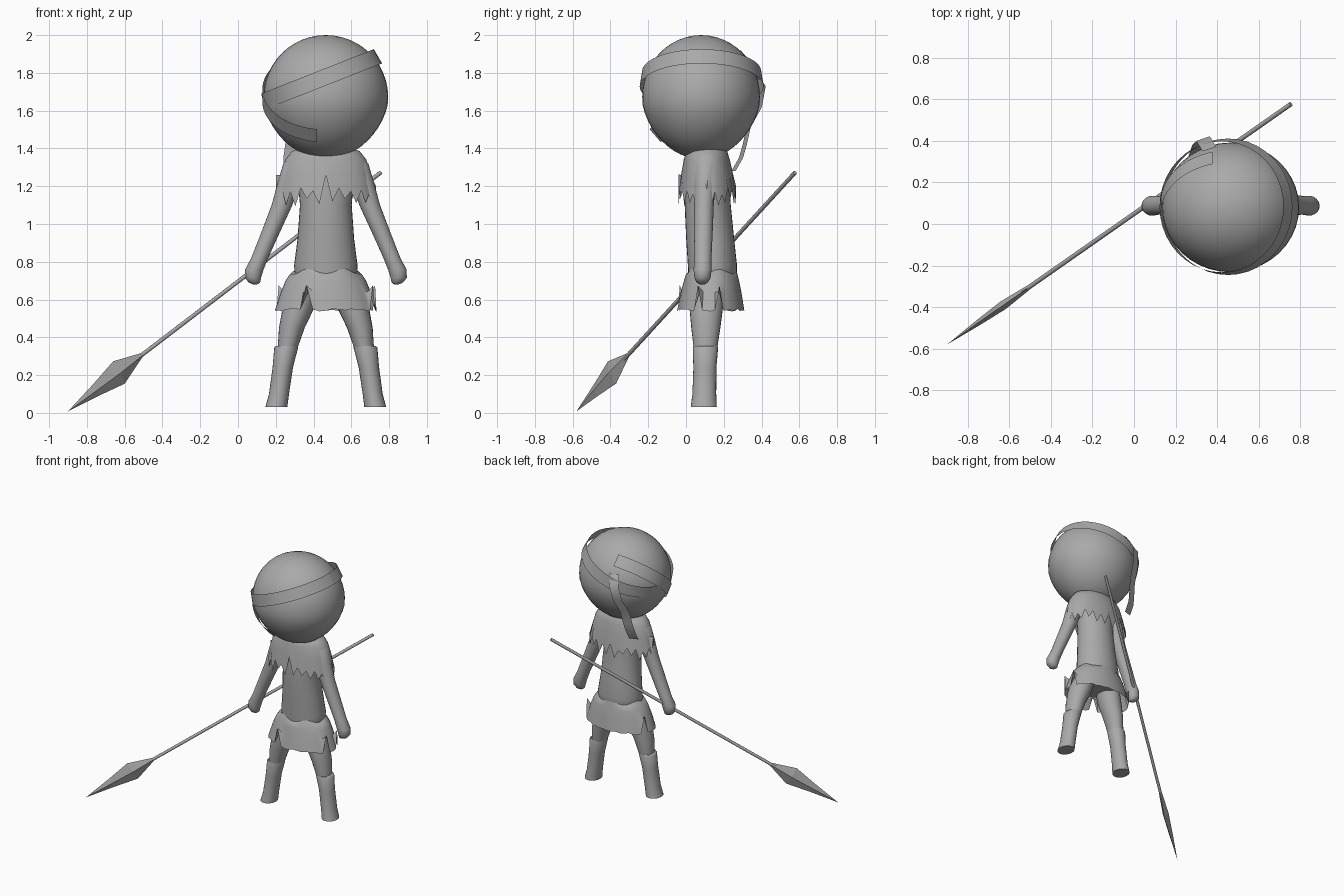
import bpy, bmesh, math, random
from mathutils import Vector, Matrix

random.seed(4)
cube = bpy.data.objects.get("Cube")
if cube:
    bpy.data.objects.remove(cube, do_unlink=True)

CX = 0.465  # centre line of the figure
grey = bpy.data.materials.new("plain grey")
grey.use_nodes = True
grey.diffuse_color = (0.4, 0.4, 0.4, 1)
grey.node_tree.nodes["Principled BSDF"].inputs["Base Color"].default_value = (0.4, 0.4, 0.4, 1)


def finish(name, bm, smooth=True):
    bmesh.ops.recalc_face_normals(bm, faces=bm.faces)
    mesh = bpy.data.meshes.new(name)
    bm.to_mesh(mesh)
    bm.free()
    mesh.materials.append(grey)
    obj = bpy.data.objects.new(name, mesh)
    bpy.context.collection.objects.link(obj)
    if smooth:
        bpy.ops.object.select_all(action='DESELECT')
        obj.select_set(True)
        bpy.context.view_layer.objects.active = obj
        bpy.ops.object.shade_smooth_by_angle(angle=math.radians(50))
    return obj


def loft(name, rings, n=24, caps=True, hem=None, top=None):
    """Join level elliptical rings (x, y, z, rx, ry) into a skin."""
    bm = bmesh.new()
    loops = []
    for i, (x, y, z, rx, ry) in enumerate(rings):
        loop = []
        for k in range(n):
            a = math.tau * k / n
            dz = 0
            if hem and i == len(rings) - 1:
                dz = hem(k, a)
            if top and i == 0:
                dz = top(a)
            loop.append(bm.verts.new((x + rx * math.cos(a), y + ry * math.sin(a), z + dz)))
        loops.append(loop)
    for a, b in zip(loops, loops[1:]):
        for k in range(n):
            bm.faces.new((a[k], a[(k + 1) % n], b[(k + 1) % n], b[k]))
    if caps:
        bm.faces.new(loops[0])
        bm.faces.new(loops[-1])
    return finish(name, bm)


def ribbon(name, edges):
    """Flat strip through pairs of points."""
    bm = bmesh.new()
    pairs = [(bm.verts.new(a), bm.verts.new(b)) for a, b in edges]
    for (a, b), (c, d) in zip(pairs, pairs[1:]):
        bm.faces.new((a, b, d, c))
    return finish(name, bm)


# Head: round, tapering a little towards the chin
bm = bmesh.new()
bmesh.ops.create_uvsphere(bm, u_segments=40, v_segments=24, radius=1)
for v in bm.verts:
    taper = 1 - 0.10 * max(0, -v.co.z - 0.15)
    v.co = Vector((CX + 0.33 * v.co.x * taper, 0.08 + 0.312 * v.co.y * taper, 1.672 + 0.328 * v.co.z))
finish("head", bm)


# Headband tilted across the brow, and a strap round the right side of the face
def arc_band(name, centre, turn, rx, ry, half, start, end, steps=40, lean=0.0):
    edges = []
    for i in range(steps + 1):
        a = math.radians(start + (end - start) * i / steps)
        pair = []
        for s in (-1, 1):
            k = 1 - s * lean
            p = Vector((rx * k * math.cos(a), ry * k * math.sin(a), s * half))
            pair.append(turn @ p + Vector(centre))
        edges.append(pair)
    return ribbon(name, edges)


tilt = Matrix.Rotation(math.radians(-21.5), 3, 'Y')
arc_band("headband", (0.437, 0.083, 1.768), tilt, 0.327, 0.322, 0.043, 0, 360, lean=0.02)
slope = Matrix.Rotation(math.radians(41), 3, 'X')
arc_band("face_strap", (CX, 0.08, 1.68), slope, 0.336, 0.326, 0.045, 105, 262)

# Loose end of the headband hanging behind
path = [(0.36, 0.36, 1.80), (0.33, 0.41, 1.73), (0.31, 0.39, 1.62), (0.29, 0.33, 1.51),
        (0.28, 0.31, 1.42), (0.27, 0.29, 1.35), (0.27, 0.25, 1.28)]
ribbon("headband_tail", [((x - 0.03, y - 0.01, z), (x + 0.035, y + 0.012, z)) for x, y, z in path])

# Torso
loft("torso", [(CX, 0.11, 1.41, 0.10, 0.08), (CX, 0.11, 1.36, 0.16, 0.10),
               (CX, 0.112, 1.25, 0.15, 0.115), (CX, 0.115, 1.10, 0.137, 0.122),
               (CX, 0.128, 0.92, 0.15, 0.127), (CX, 0.14, 0.78, 0.168, 0.13),
               (CX, 0.14, 0.73, 0.165, 0.128), (CX, 0.13, 0.62, 0.13, 0.11)], 32)


# Ragged shoulder cape
def cape_hem(k, a):
    deep = 0.15 if k % 12 == 0 else 0.075
    return random.uniform(0.4, 1) * deep if k % 2 == 0 else random.uniform(-0.03, 0.02)


loft("shoulder_cape", [(CX, 0.11, 1.41, 0.12, 0.085), (CX, 0.11, 1.385, 0.18, 0.108),
                       (CX, 0.11, 1.34, 0.215, 0.122), (CX, 0.112, 1.26, 0.238, 0.138),
                       (CX, 0.113, 1.12, 0.265, 0.153)], 48, False, cape_hem)


# Skirt with a wavy waist and a few slits in the hem
def skirt_hem(k, a):
    return 0.13 if k in (2, 21, 33, 45) else random.uniform(-0.008, 0.006)


loft("skirt", [(CX, 0.138, 0.75, 0.165, 0.128), (CX, 0.136, 0.735, 0.19, 0.136),
               (CX, 0.135, 0.70, 0.213, 0.146), (CX, 0.133, 0.64, 0.238, 0.16),
               (CX, 0.131, 0.545, 0.27, 0.178)], 48, False, skirt_hem,
     lambda a: 0.012 * math.sin(5 * a))

# Limbs, once for each side
for side, label in ((-1, "right"), (1, "left")):
    def at(x, *rest):
        return (CX + side * x,) + rest

    loft(label + "_thigh", [at(0.11, 0.115, 0.68, 0.085, 0.095), at(0.147, 0.107, 0.55, 0.083, 0.088),
                            at(0.18, 0.105, 0.45, 0.068, 0.077), at(0.203, 0.103, 0.34, 0.052, 0.062)])
    loft(label + "_boot", [at(0.206, 0.103, 0.355, 0.058, 0.064), at(0.21, 0.103, 0.345, 0.063, 0.067),
                           at(0.228, 0.100, 0.24, 0.054, 0.061), at(0.248, 0.097, 0.10, 0.053, 0.063),
                           at(0.262, 0.094, 0.03, 0.058, 0.069)])
    loft(label + "_arm", [at(0.13, 0.11, 1.38, 0.04, 0.05), at(0.165, 0.107, 1.32, 0.06, 0.062),
                          at(0.195, 0.10, 1.22, 0.06, 0.058), at(0.232, 0.095, 1.10, 0.055, 0.052),
                          at(0.295, 0.092, 0.95, 0.049, 0.049), at(0.35, 0.09, 0.82, 0.045, 0.045),
                          at(0.378, 0.088, 0.76, 0.049, 0.048), at(0.386, 0.087, 0.715, 0.043, 0.043),
                          at(0.378, 0.086, 0.69, 0.03, 0.03), at(0.374, 0.086, 0.68, 0.012, 0.012)])

# Spear: thin shaft and a faceted leaf-shaped point
tip, butt = Vector((-0.9, -0.58, 0.008)), Vector((0.755, 0.577, 1.272))
axis = (butt - tip).normalized()
flat = axis.cross(Vector((0, 0, 1))).normalized()
wide = flat.cross(axis).normalized()
base = tip.lerp(butt, 0.22)
bm = bmesh.new()
bmesh.ops.create_cone(bm, cap_ends=True, segments=12, radius1=0.011, radius2=0.011,
                      depth=(butt - base).length,
                      matrix=Matrix.Translation((base + butt) / 2) @ axis.to_track_quat('Z', 'Y').to_matrix().to_4x4())
finish("spear_shaft", bm)

bm = bmesh.new()
sections = []
for t, w, f in ((0.09, 0.036, 0.014), (0.163, 0.07, 0.022), (0.235, 0.012, 0.012)):
    c = tip.lerp(butt, t)
    sections.append([bm.verts.new(c + d) for d in (wide * w, flat * f, -wide * w, -flat * f)])
point = bm.verts.new(tip)
for k in range(4):
    j = (k + 1) % 4
    bm.faces.new((point, sections[0][k], sections[0][j]))
    for a, b in zip(sections, sections[1:]):
        bm.faces.new((a[k], a[j], b[j], b[k]))
bm.faces.new(sections[-1])
finish("spear_point", bm, smooth=False)
